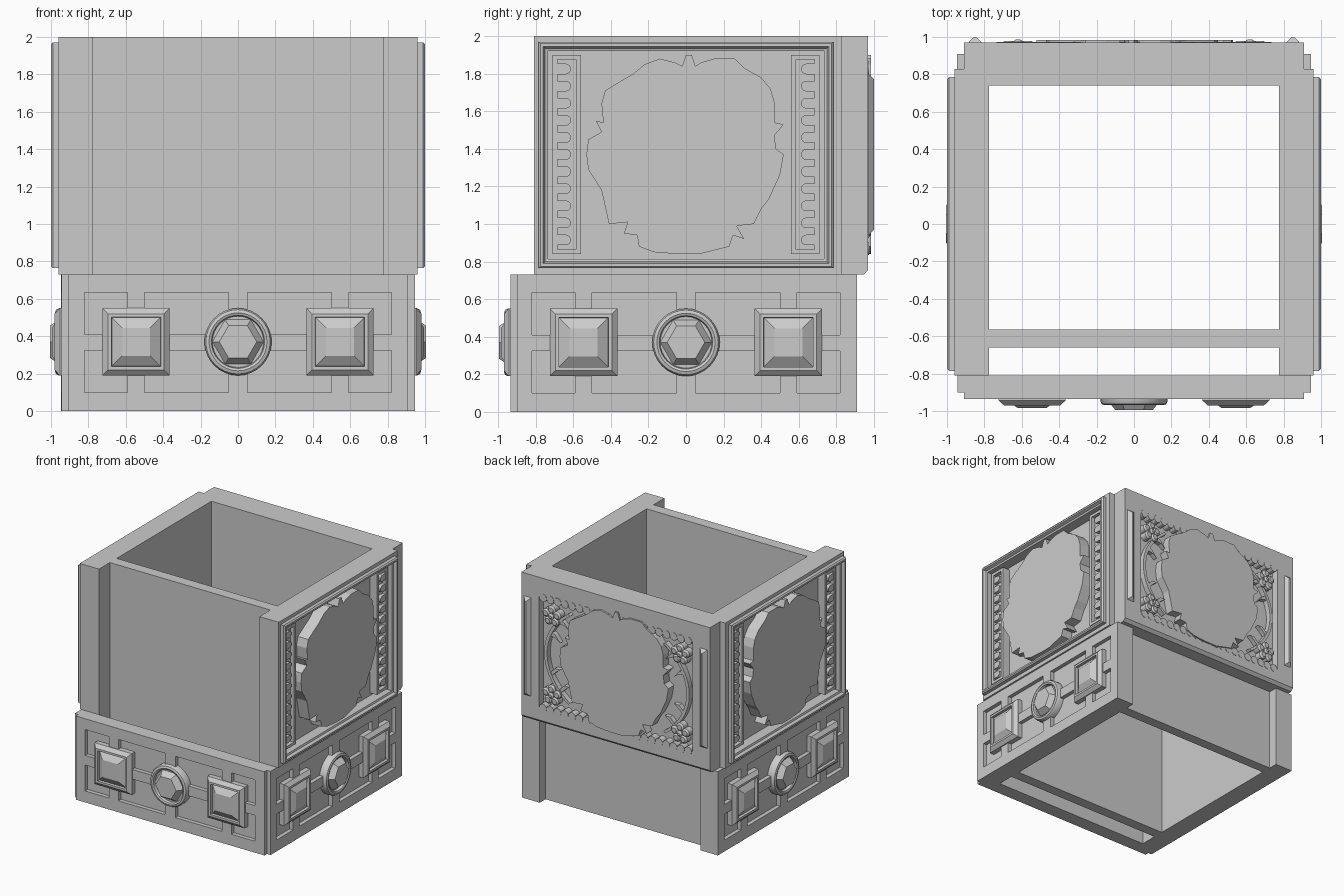
import bpy, bmesh, math
from mathutils import Matrix

cube = bpy.data.objects.get("Cube")
if cube:
    bpy.data.objects.remove(cube, do_unlink=True)

stone = bpy.data.materials.new("grey stone")
stone.use_nodes = True
GREY = (0.6, 0.6, 0.6, 1)
stone.diffuse_color = GREY
stone.node_tree.nodes["Principled BSDF"].inputs["Base Color"].default_value = GREY

# Each wall is drawn as (across, up, outward) and placed by a matrix
FRONT = Matrix(((1, 0, 0), (0, 0, -1), (0, 1, 0))).to_4x4()
RIGHT = Matrix.Rotation(math.pi / 2, 4, "Z") @ FRONT
BACK = Matrix.Rotation(math.pi, 4, "Z") @ FRONT
LEFT = Matrix.Scale(-1, 4, (1, 0, 0)) @ RIGHT
SIDES = (("east", RIGHT), ("west", LEFT))


def finish(name, bm, smooth=False):
    bmesh.ops.recalc_face_normals(bm, faces=bm.faces)
    mesh = bpy.data.meshes.new(name)
    bm.to_mesh(mesh)
    bm.free()
    mesh.materials.append(stone)
    ob = bpy.data.objects.new(name, mesh)
    bpy.context.collection.objects.link(ob)
    if smooth:
        bpy.ops.object.select_all(action="DESELECT")
        ob.select_set(True)
        bpy.context.view_layer.objects.active = ob
        bpy.ops.object.shade_smooth_by_angle(angle=math.radians(35))
    return ob


def loft_into(bm, place, sections):
    """Join outlines of equal length, each at its own depth, and cap the ends."""
    loops = [[bm.verts.new(place @ Matrix.Translation((u, v, d)).translation)
              for u, v in outline] for outline, d in sections]
    for a, b in zip(loops, loops[1:]):
        for i in range(len(a)):
            j = (i + 1) % len(a)
            bm.faces.new((a[i], a[j], b[j], b[i]))
    bm.faces.new(loops[0])
    bm.faces.new(loops[-1])


def loft(name, place, sections, smooth=False):
    bm = bmesh.new()
    loft_into(bm, place, sections)
    return finish(name, bm, smooth)


def rect(u0, u1, v0, v1, inset=0):
    u0, u1, v0, v1 = u0 + inset, u1 - inset, v0 + inset, v1 - inset
    return [(u0, v0), (u1, v0), (u1, v1), (u0, v1)]


def disc(u, v, r, n=32, start=0):
    return [(u + r * math.cos(start + math.tau * i / n),
             v + r * math.sin(start + math.tau * i / n)) for i in range(n)]


def box(name, x0, x1, y0, y1, z0, z1):
    return loft(name, FRONT, [(rect(x0, x1, z0, z1), -y1), (rect(x0, x1, z0, z1), -y0)])


# Inner walls
box("front_inner_wall", -.775, .775, -.66, -.565, 0, 2)
box("back_upper_wall", -.775, .775, .74, .83, .73, 2)
box("back_lower_wall", -.85, .85, .74, .83, 0, .73)


# Lower band with sunken panels and jewels
def sunken_band(name, place, u0, u1, d0, d1):
    band = loft(name, place, [(rect(u0, u1, 0, .73), d0), (rect(u0, u1, 0, .73), d1)])
    bm = bmesh.new()
    for a, b in ((.05, .5), (.59, .82)):
        for s in (-1, 1):
            for v in (.1, .41):
                r = rect(min(s * a, s * b), max(s * a, s * b), v, v + .225)
                loft_into(bm, place, [(r, d1 - .035), (r, d1 + .1)])
    cutter = finish(name + "_cutter", bm)
    cutter.hide_render = True
    cutter.hide_viewport = True
    cut = band.modifiers.new("panels", "BOOLEAN")
    cut.operation = "DIFFERENCE"
    cut.object = cutter
    cut.solver = "EXACT"


def jewels(name, place, d):
    for s in (-1, 1):
        square = lambda h: rect(s * .545 - h, s * .545 + h, .37 - h, .37 + h)
        loft(f"{name}_square_jewel_{'left' if s < 0 else 'right'}", place,
             [(square(.18), d - .035), (square(.18), d + .008), (square(.15), d + .035),
              (square(.132), d + .035), (square(.13), d + .012), (square(.075), d + .05)])
    loft(name + "_round_setting", place,
         [(disc(0, .37, r), d + h) for r, h in
          ((.18, -.035), (.18, .012), (.172, .028), (.155, .034), (.142, .028), (.137, .005))], True)
    loft(name + "_hexagon_jewel", place,
         [(disc(0, .37, .137, 6), d), (disc(0, .37, .137, 6), d + .012),
          (disc(0, .37, .1, 6), d + .06)])


sunken_band("front_band", FRONT, -.91, .91, .81, .935)
jewels("front", FRONT, .935)
for side, place in SIDES:
    sunken_band(side + "_band", place, -.9, .91, .775, .945)
    jewels(side, place, .945)

# Scalloped medallion outline, in hundredths around its centre
MEDALLION = [(-2, 44), (0, 50), (3, 50), (5, 44), (8, 46), (15, 48), (26, 48), (31, 43),
             (40, 38), (45, 32), (47, 25), (47, 14), (52, 13), (47, 7), (48, 0), (52, -3),
             (50, -14), (44, -27), (40, -32), (36, -40), (27, -41), (31, -48), (25, -46),
             (23, -52), (15, -54), (7, -56), (-4, -56), (-17, -55), (-25, -52), (-26, -46),
             (-33, -45), (-31, -39), (-41, -40), (-43, -31), (-45, -22), (-52, -11), (-53, -3),
             (-52, 5), (-45, 9), (-48, 15), (-44, 14), (-45, 24), (-43, 31), (-35, 36),
             (-28, 40), (-22, 45), (-14, 48), (-6, 46)]
SHIELD = [(u / 100, 1.4 + v / 100) for u, v in MEDALLION]

# Upper side walls: moulded frame, medallion and two fluted strips
FLOOR = .88
for side, place in SIDES:
    slab = rect(-.81, .83, .73, 2)
    frame = (-.785, .785, .765, 1.97)
    loft(side + "_upper_wall", place,
         [(slab, .775), (slab, .96), (rect(*frame), .96), (rect(*frame), .99),
          (rect(*frame, .01), 1), (rect(*frame, .025), 1), (rect(*frame, .035), .975),
          (rect(*frame, .05), .97), (rect(*frame, .05), FLOOR)])
    loft(side + "_medallion", place, [(SHIELD, FLOOR), (SHIELD, .98)])
    for s in (-1, 1):
        inner, outer = sorted((s * .56, s * .71))
        strip = (inner, outer, .84, 1.9)
        bm = bmesh.new()
        loft_into(bm, place, [(rect(*strip), FLOOR), (rect(*strip), .95),
                              (rect(*strip, .025), .95), (rect(*strip, .025), .915)])
        for i in range(11):
            v = .915 + i * .091
            arc = [(s * (.64 - .028 * math.sin(t)), v + .028 * math.cos(t))
                   for t in (math.pi * k / 8 for k in range(9))]
            tab = [(s * .685, v + .028)] + arc + [(s * .685, v - .028)]
            loft_into(bm, place, [(tab, .91), (tab, .945)])
        finish(f"{side}_fluted_strip_{'front' if s < 0 else 'rear'}", bm)

# Back slab with a sunken field
FIELD, FACE = .91, .97
field = rect(-.74, .74, .87, 1.83)
loft("back_slab", BACK, [(rect(-.91, .91, .73, 2), .83), (rect(-.91, .91, .73, 2), .945),
                         (rect(-.91, .91, .755, 2), FACE), (field, FACE), (field, FIELD)])
loft("back_medallion", BACK, [(SHIELD, FIELD), (SHIELD, .985)])

# Scalloped edging along the field
bm = bmesh.new()
for v in (.87, 1.83):
    for i in range(21):
        lobe = disc(-.7 + i * .07, v, .035, 12)
        loft_into(bm, BACK, [(lobe, FIELD), (lobe, FACE + .003)])
finish("back_scallops", bm)

# Flowers, stems and leaves in the four corners, and pointed end bars
for s in (-1, 1):
    hand = "left" if s < 0 else "right"
    bar = (s * .85 - .035, s * .85 + .035, .94, 1.8)
    loft("back_bar_" + hand, BACK, [(rect(*bar), .96), (rect(*bar), FACE), (rect(*bar, .028), 1)])
    for level, v in (("lower", 1.0), ("upper", 1.69)):
        bm = bmesh.new()
        for k in range(5):
            t = math.tau * k / 5 + math.pi / 2
            u1, v1 = s * .62 + .055 * math.cos(t), v + .055 * math.sin(t)
            loft_into(bm, BACK, [(disc(u1, v1, .036, 14), FIELD), (disc(u1, v1, .036, 14), .965),
                                 (disc(u1, v1, .022, 14), .978)])
        loft_into(bm, BACK, [(disc(s * .62, v, .026, 14), FIELD), (disc(s * .62, v, .026, 14), .975),
                             (disc(s * .62, v, .012, 14), .987)])
        finish(f"back_flower_{level}_{hand}", bm, True)
    bm = bmesh.new()
    angles = [math.radians(-48 + 4 * k) for k in range(25)]
    ring = lambda r: [(s * r * math.cos(t), 1.35 + r * .76 * math.sin(t)) for t in angles]
    stem = ring(.7) + ring(.672)[::-1]
    loft_into(bm, BACK, [(stem, FIELD), (stem, .955)])
    for k in (3, 7, 17, 21):
        u, v = ring(.68)[k]
        tilt = .06 if k < 12 else -.06
        leaf = [(u, v - .02), (u - s * .05, v + tilt * .5), (u - s * .09, v + tilt),
                (u - s * .04, v + tilt * .5 + .03), (u, v + .02)]
        loft_into(bm, BACK, [(leaf, FIELD), (leaf, .95)])
    finish("back_stem_" + hand, bm)
